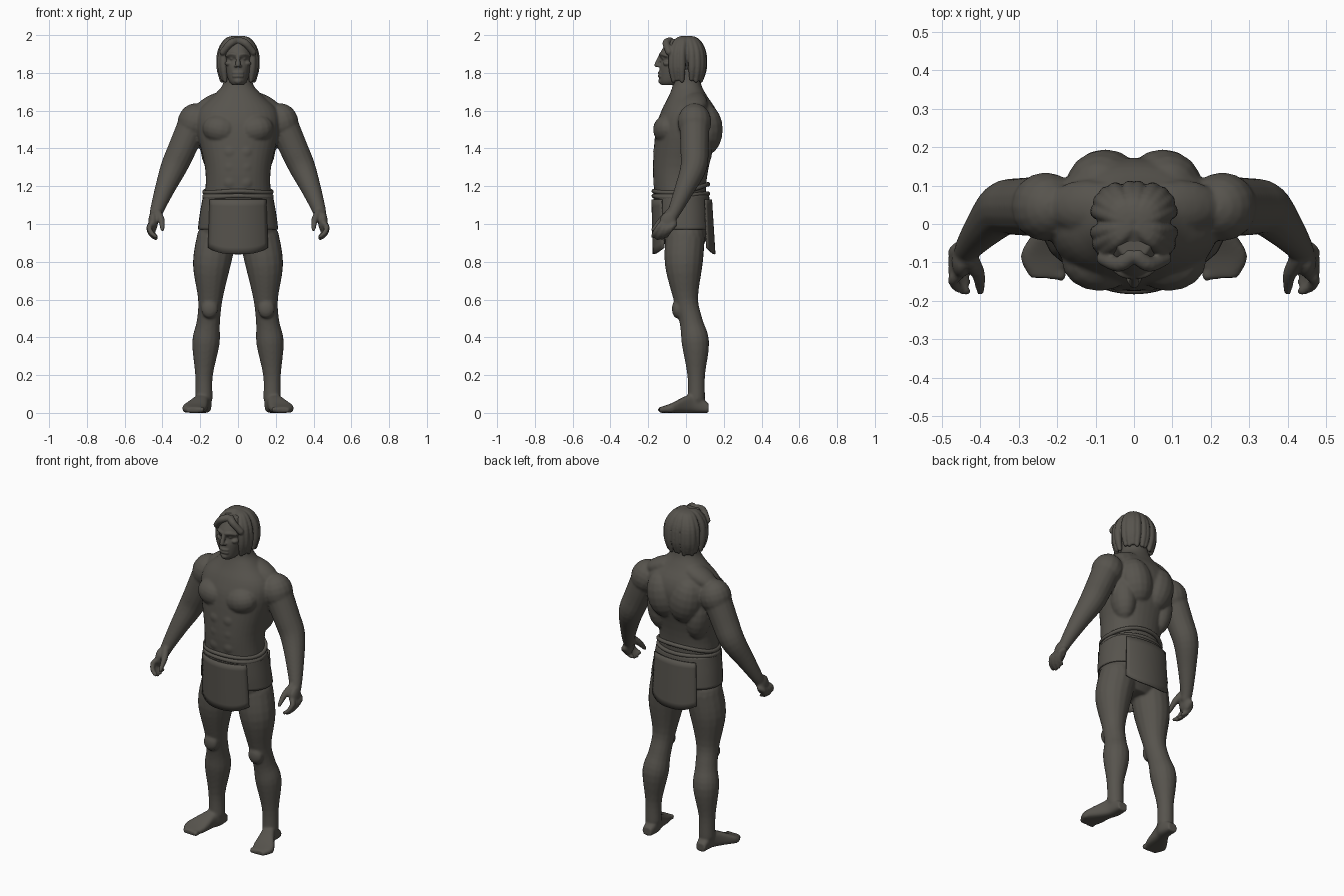
import bpy, bmesh, math
from mathutils import Vector, Matrix, Quaternion

if "Cube" in bpy.data.objects:
    bpy.data.objects.remove(bpy.data.objects["Cube"])

COLOUR = (0.095, 0.088, 0.075, 1)
material = bpy.data.materials.new("dark warm grey")
material.use_nodes = True
material.diffuse_color = COLOUR
shader = material.node_tree.nodes["Principled BSDF"]
shader.inputs["Base Color"].default_value = COLOUR
shader.inputs["Roughness"].default_value = 0.8


def spline(rows, steps):
    """Smooth interpolation through rows of numbers."""
    rows = [Vector(row) for row in rows]
    last = len(rows) - 1
    result = []
    for i in range(last):
        start, end = rows[i], rows[i + 1]
        leave = (end - rows[max(i - 1, 0)]) / 2
        arrive = (rows[min(i + 2, last)] - start) / 2
        for k in range(steps):
            t = k / steps
            ease = t * t * (3 - 2 * t)
            result.append(start.lerp(end, ease) + leave * t * (1 - t) ** 2 - arrive * t * t * (1 - t))
    return result + [rows[last]]


def oval(angle, power=2):
    """Point on a unit superellipse."""
    return [math.copysign(abs(value) ** (2 / power), value)
            for value in (math.cos(angle), math.sin(angle))]


def skin(bm, rings, caps=True):
    """Join rings of points into a tube."""
    rings = [[bm.verts.new(point) for point in ring] for ring in rings]
    sides = len(rings[0])
    for lower, upper in zip(rings, rings[1:]):
        for k in range(sides):
            n = (k + 1) % sides
            bm.faces.new((lower[k], lower[n], upper[n], upper[k]))
    if caps:
        bm.faces.new(rings[0])
        bm.faces.new(rings[-1])


def loft(bm, rows, place, power=2.2, caps=True, sides=36):
    """Skin a stack of ovals; place turns a row and an oval point into a position."""
    angles = [math.tau * k / sides for k in range(sides)]
    skin(bm, [[place(row, *oval(angle, power)) for angle in angles] for row in spline(rows, 4)], caps)


def upright(row, u, v):
    """Row is height, half width, front and back."""
    height, half, front, back = row
    return half * u, (front + back) / 2 + (back - front) / 2 * v, height


def blob(bm, centre, size, turn=0):
    matrix = (Matrix.Translation(centre) @ Matrix.Rotation(turn, 4, "Y")
              @ Matrix.Diagonal((*size, 1)))
    bmesh.ops.create_uvsphere(bm, u_segments=16, v_segments=10, radius=1, matrix=matrix)


def strand(bm, rows, side=1, steps=4, sides=16):
    """Round-ended tube through x, y, z, radius."""
    points = [Vector((side * x, y, z, radius)) for x, y, z, radius in spline(rows, steps)]
    turn = Quaternion()
    rings = []
    for i, point in enumerate(points):
        along = points[min(i + 1, len(points) - 1)].xyz - points[max(i - 1, 0)].xyz
        turn = (turn @ Vector((0, 0, 1))).rotation_difference(along) @ turn
        circle = [oval(math.tau * k / sides) for k in range(sides)]
        rings.append([point.xyz + turn @ Vector((u, v, 0)) * point.w for u, v in circle])
    skin(bm, rings)
    for end in (points[0], points[-1]):
        blob(bm, end.xyz, (end.w, end.w, end.w))


def finish(bm, name, voxel=0, smooth=0, thickness=0):
    bmesh.ops.recalc_face_normals(bm, faces=bm.faces)
    for face in bm.faces:
        face.smooth = True
    mesh = bpy.data.meshes.new(name)
    bm.to_mesh(mesh)
    bm.free()
    mesh.materials.append(material)
    part = bpy.data.objects.new(name, mesh)
    bpy.context.collection.objects.link(part)
    if voxel:
        fuse = part.modifiers.new("fuse", "REMESH")
        fuse.mode, fuse.voxel_size, fuse.use_smooth_shade = "VOXEL", voxel, True
        soften = part.modifiers.new("soften", "SMOOTH")
        soften.factor, soften.iterations = 0.5, smooth
    if thickness:
        solid = part.modifiers.new("thickness", "SOLIDIFY")
        solid.thickness, solid.offset = thickness, 0


# Torso and neck
body = bmesh.new()
loft(body, [(.85, .1, -.08, .06), (.95, .2, -.14, .12), (1.15, .175, -.165, .105),
            (1.3, .175, -.175, .12), (1.5, .22, -.16, .17), (1.6, .21, -.13, .16),
            (1.68, .13, -.09, .11), (1.74, .08, -.07, .08), (1.82, .07, -.07, .07)], upright)

for side in (-1, 1):
    # Chest, shoulder blade, flank, shoulder and neck muscles
    blob(body, (side * .09, -.095, 1.5), (.1, .08, .08), side * -.2)
    blob(body, (side * .075, .1, 1.5), (.1, .095, .14), side * .2)
    blob(body, (side * .13, .06, 1.4), (.07, .08, .14), side * .1)
    blob(body, (side * .23, .045, 1.54), (.09, .09, .1), side * -.3)
    blob(body, (side * .12, .045, 1.64), (.12, .07, .05), side * .4)
    # Stomach muscles
    for level in range(3):
        blob(body, (side * .04, -.14, 1.22 + level * .08), (.045, .035, .045))

    # Arm and palm
    strand(body, [(.23, .045, 1.55, .08), (.295, .045, 1.4, .075), (.34, .04, 1.3, .07),
                  (.39, -.01, 1.18, .052), (.43, -.06, 1.07, .036), (.44, -.08, 1.03, .03)], side)
    blob(body, (side * .45, -.095, 1.01), (.026, .046, .055))
    # Curled fingers and thumb
    for finger in range(4):
        y = -.13 + finger * .024
        tip = .92 + .01 * abs(finger - 1.4)
        strand(body, [(.455, y, 1, .015), (.47, y - .015, tip + .05, .015),
                      (.46, y - .035, tip + .02, .013), (.435, y - .045, tip, .011)], side)
    strand(body, [(.425, -.09, 1.06, .02), (.405, -.13, 1.02, .018), (.4, -.175, .97, .011)], side)

    # Leg and kneecap
    strand(body, [(.115, -.005, .92, .105), (.14, -.012, .78, .1), (.147, 0, .6, .065),
                  (.157, .028, .48, .062), (.17, .05, .37, .073), (.18, .054, .2, .047),
                  (.18, .055, .08, .046)], side)
    blob(body, (side * .15, -.045, .55), (.045, .03, .05))
    # Foot from heel to toes: depth, centre, half width, height
    loft(body, [(.12, .18, .03, .05), (.05, .18, .04, .1), (0, .2, .045, .09),
                (-.08, .23, .065, .05), (-.14, .23, .04, .03)],
         lambda row, u, v: (side * (row[1] + row[2] * u), row[0], row[3] * (1 + v) / 2), 3)
    for toe in range(5):
        blob(body, (side * (.19 + toe * .022), -.13 + .003 * toe ** 2, .017), (.014, .02, .017))
finish(body, "body", .007, 5)

# Head with nose, lips and chin
head = bmesh.new()
loft(head, [(1.735, .03, -.13, -.04), (1.76, .05, -.14, 0), (1.83, .07, -.14, .07),
            (1.87, .072, -.13, .08), (1.9, .075, -.14, .08), (1.98, .05, -.09, .05)], upright)
strand(head, [(0, -.132, 1.893, .011), (0, -.155, 1.842, .013)])
for lip in (1.783, 1.8):
    strand(head, [(x, -.14 + abs(x) / 3, lip, .009) for x in (-.022, 0, .022)])
blob(head, (0, -.13, 1.757), (.022, .017, .017))
for side in (-1, 1):
    # Brow, eye, cheekbone and nostril
    strand(head, [(.012, -.135, 1.896, .009), (.035, -.128, 1.9, .009), (.058, -.105, 1.892, .009)], side)
    blob(head, (side * .03, -.115, 1.876), (.014, .014, .009))
    blob(head, (side * .048, -.098, 1.85), (.022, .024, .015))
    blob(head, (side * .012, -.143, 1.837), (.009, .012, .008))
finish(head, "head", .004, 3)

# Hair: a cap with locks swept from the parting down to the neck
hair = bmesh.new()
blob(hair, (0, .005, 1.9), (.095, .1, .095))
blob(hair, (0, .045, 1.83), (.09, .055, .07))
for side in (-1, 1):
    strand(hair, [(.01, -.085, 1.967, .022), (.04, -.105, 1.957, .02), (.08, -.09, 1.91, .018)], side)
    for lock in range(8):
        u, v = oval(math.radians(-45 + lock * 19), 3)
        sweep = ((.15, 1.977), (.6, 1.966), (.95, 1.91), (1, 1.83), (.9, 1.76 + .008 * (lock % 2)))
        strand(hair, [(.095 * u * reach, .092 * v * reach, height, .02 - .008 * (height < 1.8))
                      for reach, height in sweep], side)
finish(hair, "hair", .005, 3)

# Waist wrap, open at both ends
wrap = bmesh.new()
loft(wrap, [(1.16, .18, -.17, .118), (1.05, .2, -.165, .13), (.97, .21, -.155, .135)],
     upright, caps=False)
finish(wrap, "waist_wrap", thickness=.006)

# Rolled belts, rising toward the back
for name, height, rise in (("belt_upper", 1.17, .045), ("belt_lower", 1.145, .02)):
    belt = bmesh.new()
    path = []
    for step in range(37):
        angle = math.tau * step / 36
        u, v = oval(angle)
        wave = .004 * math.sin(3 * angle)
        path.append((.178 * u, -.027 + .144 * v, height + wave + rise * max(v, 0) ** 2, .012))
    strand(belt, path, steps=2)
    finish(belt, name, .005, 2)

# Hanging cloth flaps, curved round the hips with a rounded hem
for name, facing, half, top, bottom in (("front_flap", -1, .157, .175, .168),
                                        ("back_flap", 1, .148, .13, .148)):
    flap = bmesh.new()
    bmesh.ops.create_grid(flap, x_segments=16, y_segments=8, size=1)
    for vert in flap.verts:
        across, drop = vert.co.x, (1 - vert.co.y) / 2
        x = across * half * (.94 + .06 * drop)
        hem = .84 + .035 * abs(across) ** 3
        depth = top + (bottom - top) * drop
        bend = math.sqrt(1 - (x / .21) ** 2)
        vert.co = (x, facing * (depth * bend + .004), 1.13 + (hem - 1.13) * drop)
    finish(flap, name, thickness=.008)
